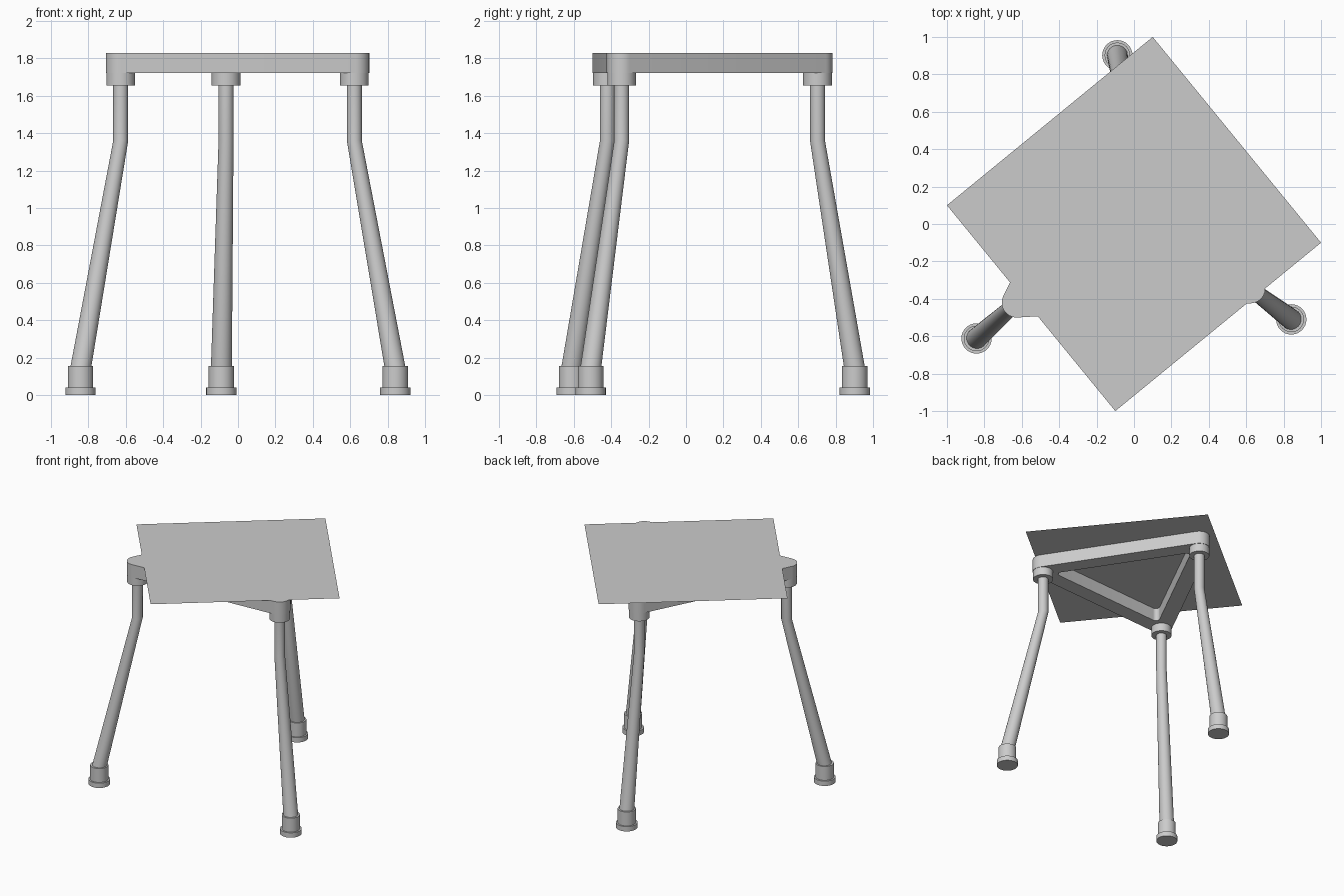
import bpy, bmesh
from math import sin, cos, pi, atan2
from mathutils import Vector

if "Cube" in bpy.data.objects:
    bpy.data.objects.remove(bpy.data.objects["Cube"])

TOP, UNDER = 1.828, 1.722
# name: (leg top xy, foot xy)
LEGS = {
    "left": ((-0.627, -0.42), (-0.842, -0.612)),
    "right": ((0.622, -0.344), (0.841, -0.51)),
    "back": ((-0.064, 0.703), (-0.089, 0.902)),
}


def make_object(name, bm, smooth=True):
    bmesh.ops.recalc_face_normals(bm, faces=bm.faces)
    me = bpy.data.meshes.new(name)
    bm.to_mesh(me)
    bm.free()
    ob = bpy.data.objects.new(name, me)
    bpy.context.collection.objects.link(ob)
    if smooth:
        bpy.ops.object.select_all(action='DESELECT')
        ob.select_set(True)
        bpy.context.view_layer.objects.active = ob
        bpy.ops.object.shade_smooth_by_angle(angle=0.5)
    return ob


def tube(name, rings, sides=32):
    """Capped solid through horizontal rings (x, y, z, radius)."""
    bm = bmesh.new()
    loops = [[bm.verts.new((x + r * cos(2 * pi * i / sides),
                            y + r * sin(2 * pi * i / sides), z))
              for i in range(sides)] for x, y, z, r in rings]
    for a, b in zip(loops, loops[1:]):
        for i in range(sides):
            j = (i + 1) % sides
            bm.faces.new((a[i], a[j], b[j], b[i]))
    bm.faces.new(loops[0])
    bm.faces.new(loops[-1])
    return make_object(name, bm)


def rounded_triangle(shift, radius, steps=12):
    """Corner arcs centred at each leg top, moved inwards by shift."""
    tops = [Vector(t) for t, f in LEGS.values()]
    mid = sum(tops, Vector((0, 0))) / 3
    pts = []
    for t in tops:
        d = (t - mid).normalized()
        c, ang = t - d * shift, atan2(d.y, d.x)
        for k in range(steps + 1):
            a = ang + (k / steps - 0.5) * 2 * pi / 3
            pts.append((c.x + radius * cos(a), c.y + radius * sin(a)))
    return pts


# Triangular frame with an open middle
bm = bmesh.new()
outer, inner = rounded_triangle(0, 0.08), rounded_triangle(0.15, 0.03)
loops = [[bm.verts.new((x, y, z)) for x, y in pts]
         for pts, z in ((outer, UNDER), (outer, TOP), (inner, TOP), (inner, UNDER))]
n = len(outer)
for k in range(4):
    a, b = loops[k], loops[(k + 1) % 4]
    for i in range(n):
        j = (i + 1) % n
        bm.faces.new((a[i], a[j], b[j], b[i]))
make_object("triangle_frame", bm)

# Flat square sheet lying on the frame
bm = bmesh.new()
bm.faces.new([bm.verts.new((x, y, 1.83)) for x, y in
              ((-1, 0.1), (-0.1, -1), (1, -0.1), (0.1, 1))])
make_object("table_top", bm, smooth=False)

# Collar, bent tapering leg and stepped rubber foot
for side, ((tx, ty), (fx, fy)) in LEGS.items():
    tube(side + "_collar", [(tx, ty, 1.655, 0.077), (tx, ty, 1.724, 0.077)])
    tube(side + "_leg", [(fx, fy, 0.14, 0.056), (tx, ty, 1.36, 0.04), (tx, ty, 1.67, 0.04)])
    tube(side + "_foot", [(fx, fy, 0, 0.081), (fx, fy, 0.04, 0.081),
                          (fx, fy, 0.04, 0.068), (fx, fy, 0.155, 0.068)])
